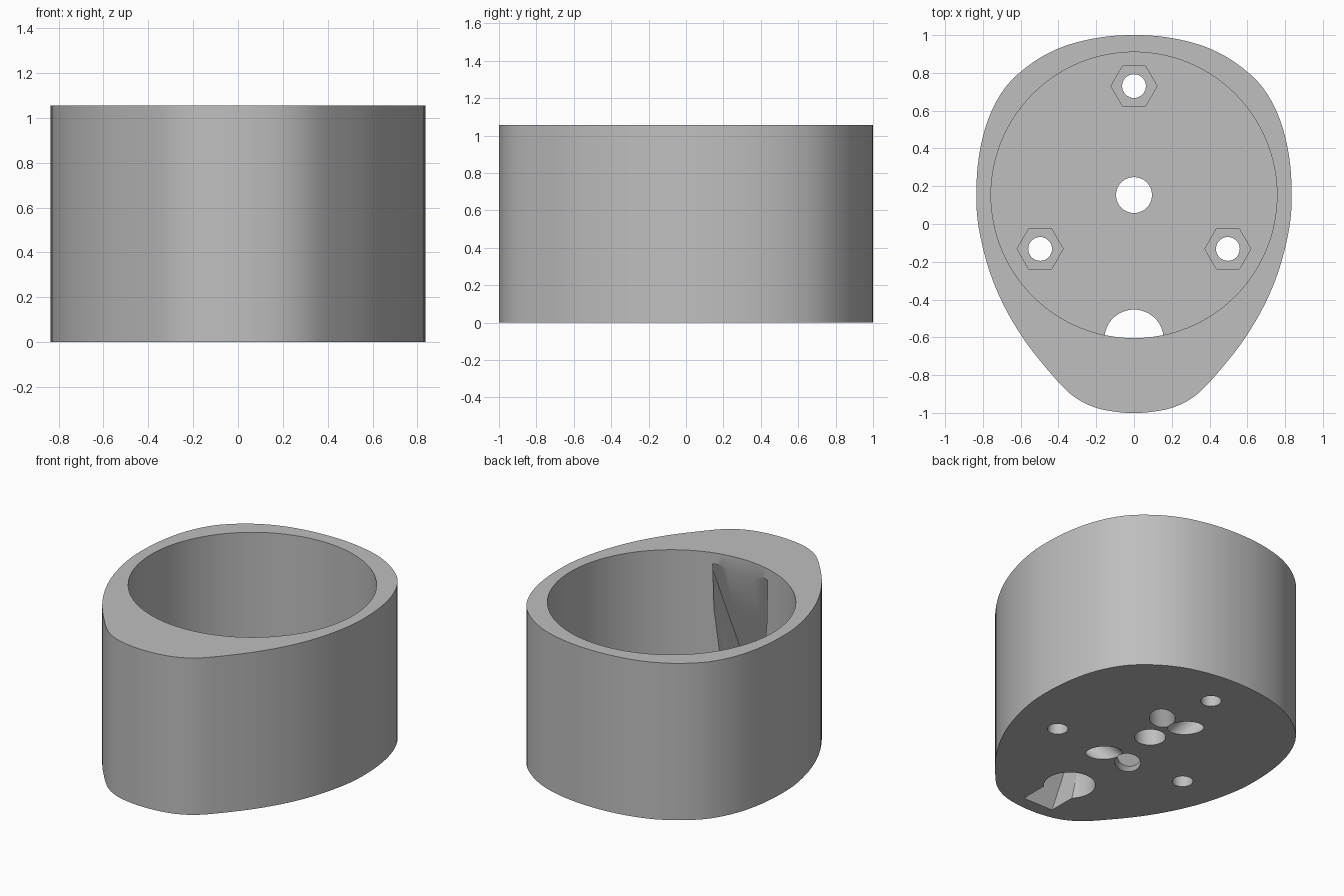
import bpy, bmesh, math
from mathutils import Vector, Matrix

if "Cube" in bpy.data.objects:
    bpy.data.objects.remove(bpy.data.objects["Cube"])

H = 1.055            # total height
FLOOR = 0.25         # cavity floor height
CY = 0.153           # cavity centre in y
R = 0.757            # cavity radius

grey = bpy.data.materials.new("plain_grey")
grey.diffuse_color = (0.52, 0.52, 0.52, 1)
grey.use_nodes = True
grey.node_tree.nodes["Principled BSDF"].inputs["Base Color"].default_value = grey.diffuse_color


def make(name, bm):
    bmesh.ops.recalc_face_normals(bm, faces=bm.faces)
    me = bpy.data.meshes.new(name)
    bm.to_mesh(me)
    bm.free()
    ob = bpy.data.objects.new(name, me)
    bpy.context.collection.objects.link(ob)
    me.materials.append(grey)
    return ob


def prism(bm, pts, z0, z1):
    bot = [bm.verts.new((x, y, z0)) for x, y in pts]
    top = [bm.verts.new((x, y, z1)) for x, y in pts]
    bm.faces.new(bot)
    bm.faces.new(top)
    for i in range(len(pts)):
        j = (i + 1) % len(pts)
        bm.faces.new((bot[i], bot[j], top[j], top[i]))


def ring(x, y, r, n):
    return [(x + r * math.cos(math.tau * i / n), y + r * math.sin(math.tau * i / n)) for i in range(n)]


def cutter(name, pts, z0, z1):
    bm = bmesh.new()
    prism(bm, pts, z0, z1)
    return make(name, bm)


# Egg-shaped outline: half profile, mirrored, smoothed with a closed spline
half = [(0, 1), (0.13, .994), (0.27, .97), (0.41, .925), (0.55, .845), (0.68, .725),
        (0.77, .56), (0.82, .365), (0.835, .16), (0.822, -.02), (0.77, -.235),
        (0.69, -.43), (0.58, -.615), (0.45, -.78), (0.33, -.905), (0.21, -.97), (0.09, -.995), (0, -1)]
loop = [Vector(p) for p in half + [(-x, y) for x, y in half[-2:0:-1]]]
outline = []
n = len(loop)
for i in range(n):
    a, b, c, d = (loop[(i + k) % n] for k in (-1, 0, 1, 2))
    for s in range(4):
        t = s / 4
        outline.append(tuple(0.5 * (2 * b + (c - a) * t + (2 * a - 5 * b + 4 * c - d) * t * t
                                    + (3 * b - a - 3 * c + d) * t ** 3)))
bm = bmesh.new()
prism(bm, outline, 0, H)
body = make("housing", bm)

# Round cavity and centre hole
cuts = [cutter("cavity_cut", ring(0, CY, R, 128), FLOOR, H + 0.2),
        cutter("centre_hole_cut", ring(0, CY, 0.095, 48), -0.1, FLOOR + 0.1)]

# Three bolt holes with hexagonal nut pockets
for x, y in ((0, 0.73), (-0.497, -0.132), (0.497, -0.132)):
    cuts.append(cutter("bolt_hole_cut", ring(x, y, 0.063, 32), -0.1, FLOOR + 0.1))
    cuts.append(cutter("nut_pocket_cut", ring(x, y, 0.122, 6), FLOOR - 0.1, FLOOR + 0.1))

# Four slanted blind holes in the underside
for sx in (-1, 1):
    for y, sy in ((0.378, 1), (-0.172, -1)):
        axis = Vector((sx * 0.5, sy * 0.5, math.sqrt(0.5)))
        bm = bmesh.new()
        bmesh.ops.create_cone(bm, cap_ends=True, segments=32, radius1=0.078, radius2=0.078, depth=0.4,
                              matrix=Matrix.Translation((sx * 0.093, y, 0))
                              @ axis.to_track_quat('Z', 'Y').to_matrix().to_4x4())
        cuts.append(make("slanted_hole_cut", bm))

# Cable shaft: round hole trimmed by the sloping back wall
slope_top, slope_bot = Vector((0, -0.59, 0.98)), Vector((0, -0.91, 0))
normal = (slope_top - slope_bot).cross(Vector((1, 0, 0))).normalized()
if normal.y > 0:
    normal = -normal
bm = bmesh.new()
prism(bm, ring(0, -0.61, 0.157, 64), -0.1, 1.0)
res = bmesh.ops.bisect_plane(bm, geom=bm.verts[:] + bm.edges[:] + bm.faces[:],
                             plane_co=slope_bot, plane_no=normal, clear_outer=True)
bmesh.ops.holes_fill(bm, edges=[e for e in bm.edges if e.is_boundary])
cuts.append(make("cable_shaft_cut", bm))

# Cable ramp: wedge that narrows upward in depth and flares near the top
bm = bmesh.new()
low = slope_bot + (slope_bot - slope_top) * 0.05
mid = slope_bot.lerp(slope_top, 0.72)
for p, w in ((low, 0.105), (mid, 0.125), (slope_top, 0.235)):
    for s in (-1, 1):
        bm.verts.new((s * w, p.y, p.z))
        bm.verts.new((s * min(w, 0.15), -0.55, p.z))
bmesh.ops.convex_hull(bm, input=bm.verts[:])
cuts.append(make("cable_ramp_cut", bm))

# Carve everything out of the housing
bpy.context.view_layer.objects.active = body
for c in cuts:
    m = body.modifiers.new("carve", 'BOOLEAN')
    m.operation, m.solver, m.object = 'DIFFERENCE', 'EXACT', c
    bpy.ops.object.modifier_apply(modifier=m.name)
for c in cuts:
    bpy.data.objects.remove(c, do_unlink=True)

bpy.ops.object.select_all(action='DESELECT')
body.select_set(True)
bpy.ops.object.shade_smooth_by_angle(angle=math.radians(30))
